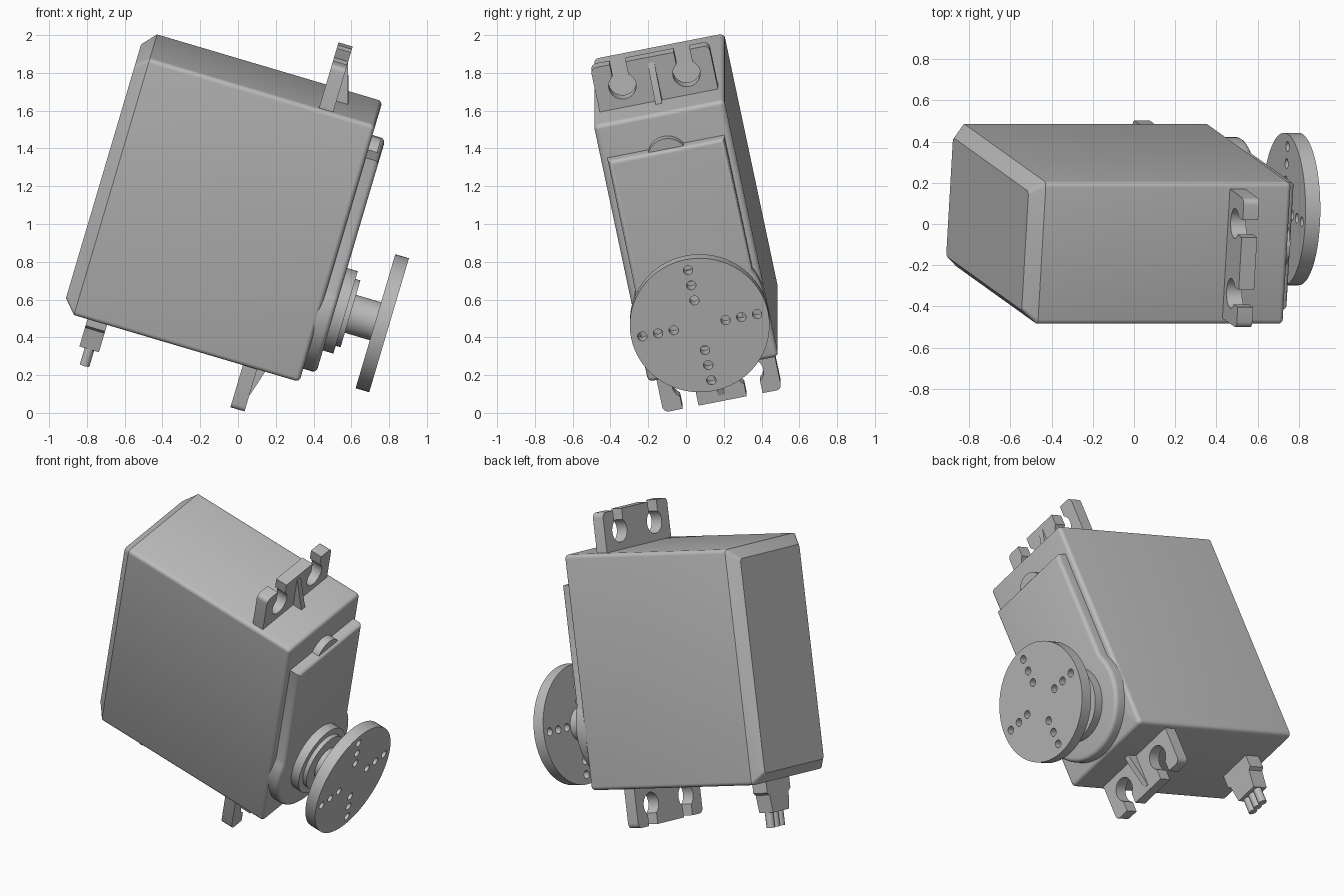
import bpy, bmesh
from math import radians, sin, cos, asin, acos, pi
from mathutils import Matrix, Vector

if "Cube" in bpy.data.objects:
    bpy.data.objects.remove(bpy.data.objects["Cube"])

# Local axes: x = output shaft, y = width, z = length; then the whole unit is tilted
TILT = Matrix.Rotation(radians(16.5), 4, 'Y') @ Matrix.Rotation(radians(11.5), 4, 'X')
MID_Y, MID_Z = 0.205, 1.004
HALF_Y, HALF_Z = 0.3525, 0.724
SHAFT_Z = 0.644

grey = bpy.data.materials.new("plain grey")
grey.use_nodes = True
grey.diffuse_color = (0.5, 0.5, 0.5, 1)
grey.node_tree.nodes["Principled BSDF"].inputs["Base Color"].default_value = (0.5, 0.5, 0.5, 1)


def smooth(ob):
    bpy.ops.object.select_all(action='DESELECT')
    ob.select_set(True)
    bpy.context.view_layer.objects.active = ob
    bpy.ops.object.shade_smooth_by_angle(angle=radians(35))


def finish(name, bm):
    bmesh.ops.recalc_face_normals(bm, faces=bm.faces)
    mesh = bpy.data.meshes.new(name)
    bm.to_mesh(mesh)
    bm.free()
    mesh.transform(TILT)
    mesh.materials.append(grey)
    ob = bpy.data.objects.new(name, mesh)
    bpy.context.collection.objects.link(ob)
    smooth(ob)
    return ob


def add_prism(bm, outline, start, end, axis='X'):
    """Extrude a closed outline along x (points are y, z) or y (points are x, z)."""
    def place(p, d):
        return (d, p[0], p[1]) if axis == 'X' else (p[0], d, p[1])
    base = bm.faces.new([bm.verts.new(place(p, start)) for p in outline])
    top = bmesh.ops.extrude_face_region(bm, geom=[base], use_keep_orig=True)
    offset = Vector(place((0, 0), end - start))
    for v in [g for g in top["geom"] if isinstance(g, bmesh.types.BMVert)]:
        v.co += offset
    far = [g for g in top["geom"] if isinstance(g, bmesh.types.BMFace)][0]
    return base, far


def prism(name, outline, start, end, rim=0.0, axis='X'):
    bm = bmesh.new()
    base, far = add_prism(bm, outline, start, end, axis)
    if rim:
        bmesh.ops.bevel(bm, geom=list(far.edges), offset=rim, segments=4,
                        profile=0.5, affect='EDGES')
    return finish(name, bm)


def arc(cy, cz, r, a0, a1, n):
    return [(cy + r * cos(a0 + (a1 - a0) * i / n), cz + r * sin(a0 + (a1 - a0) * i / n))
            for i in range(n + 1)]


def circle(cy, cz, r, n=48):
    return arc(cy, cz, r, 0, 2 * pi, n)[:-1]


def rounded_rect(cy, cz, hy, hz, r, n=4):
    pts = []
    for k, (sy, sz) in enumerate([(1, 1), (-1, 1), (-1, -1), (1, -1)]):
        pts += arc(cy + sy * (hy - r), cz + sz * (hz - r), r, k * pi / 2, (k + 1) * pi / 2, n)
    return pts


# Main case: rounded box with a chamfered rear cap
bm = bmesh.new()
rear, front = add_prism(bm, rounded_rect(MID_Y, MID_Z, HALF_Y, HALF_Z, 0.025), -0.98, 0.265)
cap = bmesh.ops.extrude_face_region(bm, geom=[rear])
for v in [g for g in cap["geom"] if isinstance(g, bmesh.types.BMVert)]:
    v.co.x -= 0.066
    v.co.y = MID_Y + (v.co.y - MID_Y) * 0.835
    v.co.z = MID_Z + (v.co.z - MID_Z) * 0.91
bmesh.ops.bevel(bm, geom=list(front.edges), offset=0.024, segments=4, profile=0.5, affect='EDGES')
finish("case", bm)

# Raised gearbox cover: narrow plate running into a round end
half, big = 0.315, 0.35
a = acos(half / big)
cover = [(MID_Y + half, 1.54), (MID_Y - half, 1.54)]
cover += arc(MID_Y, SHAFT_Z, big, pi - a, 2 * pi + a, 48)
prism("gearbox_cover", cover, 0.25, 0.337, rim=0.025)
prism("cover_bump", circle(MID_Y, 1.49, 0.107), 0.25, 0.315)

# Stepped bearing collar and output shaft
for name, r, x0, x1 in [("bearing_collar", 0.228, 0.32, 0.395),
                        ("bearing_ring", 0.185, 0.38, 0.422),
                        ("output_shaft", 0.105, 0.40, 0.57)]:
    prism(name, circle(MID_Y, SHAFT_Z, r), x0, x1)

# Output disc with four rows of through holes
disc = prism("output_disc", circle(MID_Y, SHAFT_Z, 0.37, 72), 0.56, 0.635)
bm = bmesh.new()
for k in range(4):
    for d in (0.14, 0.225, 0.31):
        hole = circle(MID_Y + d * cos(k * pi / 2), SHAFT_Z + d * sin(k * pi / 2), 0.025, 16)
        add_prism(bm, hole, 0.5, 0.7)
cutter = finish("hole_cutter", bm)
cutter.hide_render = True
mod = disc.modifiers.new("holes", 'BOOLEAN')
mod.operation, mod.solver, mod.object = 'DIFFERENCE', 'EXACT', cutter
bpy.context.view_layer.objects.active = disc
bpy.ops.object.modifier_apply(modifier=mod.name)
bpy.data.objects.remove(cutter)
smooth(disc)

# Mounting lugs: flat tabs with two open keyholes and a centre rib
HOLE_Y, HOLE_Z, HOLE_R, SLOT = 0.173, 1.845, 0.073, 0.043
LUG_TOP, LUG_HALF = 1.973, 0.32
b = asin(SLOT / HOLE_R)
side = [(HOLE_Y - SLOT, LUG_TOP)]
side += arc(HOLE_Y, HOLE_Z, HOLE_R, pi / 2 + b, 5 * pi / 2 - b, 20)
side += [(HOLE_Y + SLOT, LUG_TOP)]
side += arc(LUG_HALF - 0.03, LUG_TOP - 0.03, 0.03, pi / 2, 0, 4)
side += [(LUG_HALF, 1.70)]
lug = side + [(-y, z) for y, z in reversed(side)]
rib = [(0.025, 1.71), (0.095, 1.71), (0.095, 1.728), (0.032, 1.94), (0.025, 1.94)]
for word, flip in (("upper", 1), ("lower", -1)):
    def mirror(z):
        return MID_Z + flip * (z - MID_Z)
    prism(word + "_mounting_lug", [(MID_Y + y, mirror(z)) for y, z in lug], -0.047, 0.031)
    prism(word + "_lug_rib", [(x, mirror(z)) for x, z in rib],
          MID_Y - 0.018, MID_Y + 0.018, axis='Y')

# Cable grommet and three wires
half_grommet = [(0.115, 0.30), (0.115, 0.20), (0.095, 0.185), (0.078, 0.075)]
grommet = half_grommet + [(-y, z) for y, z in reversed(half_grommet)]
prism("cable_grommet", [(MID_Y + y, z) for y, z in grommet], -0.905, -0.797)
for i, word in enumerate(("first", "second", "third")):
    bm = bmesh.new()
    spot = Matrix.Translation((-0.85, MID_Y + (i - 1) * 0.05, 0.04))
    bmesh.ops.create_cone(bm, cap_ends=True, segments=20, radius1=0.026, radius2=0.026,
                          depth=0.12, matrix=spot)
    finish(word + "_wire", bm)
